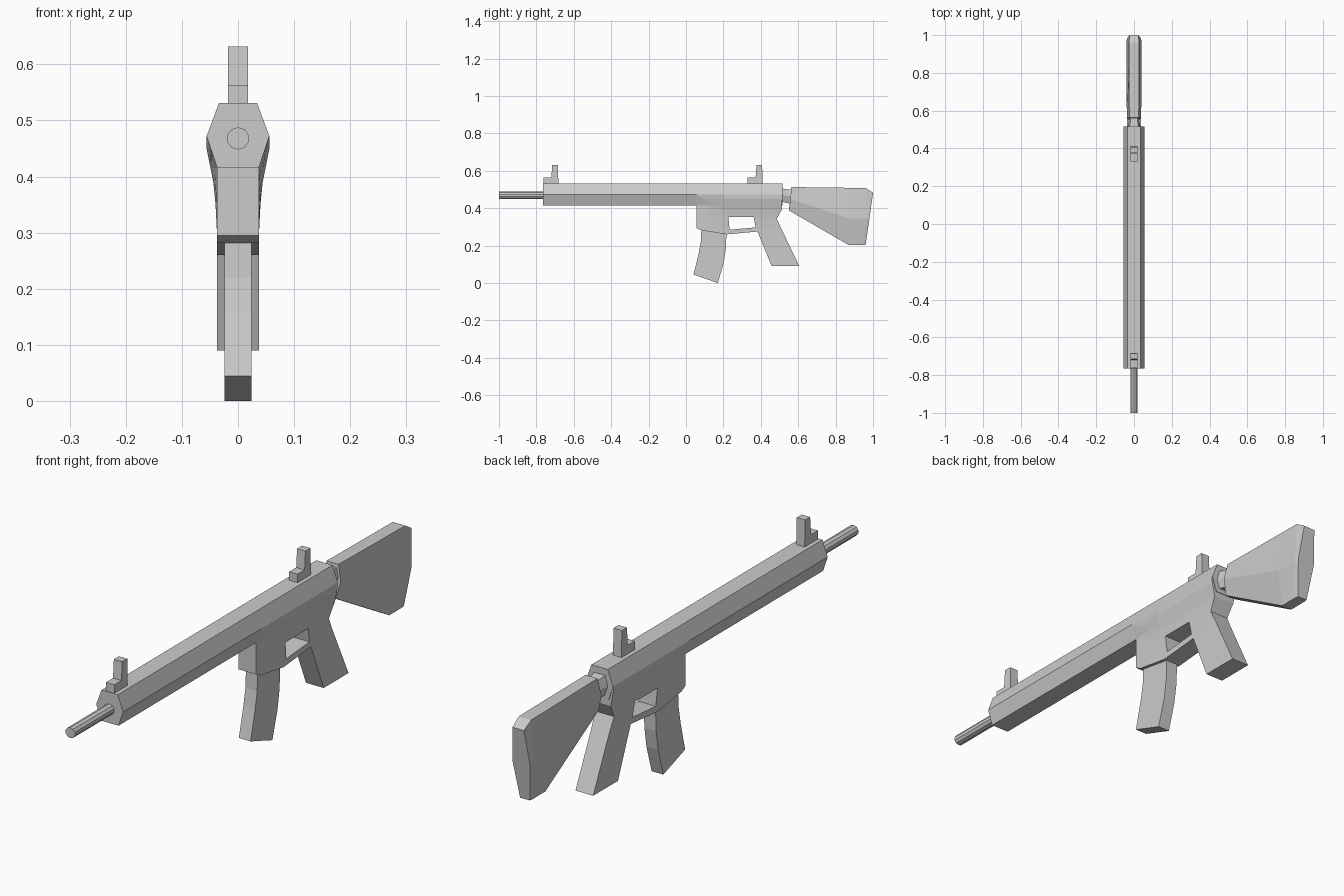
import bpy, bmesh, math
from mathutils import Matrix

if "Cube" in bpy.data.objects:
    bpy.data.objects.remove(bpy.data.objects["Cube"])


def finish(name, bm):
    bmesh.ops.remove_doubles(bm, verts=bm.verts, dist=1e-5)
    bmesh.ops.recalc_face_normals(bm, faces=bm.faces)
    mesh = bpy.data.meshes.new(name)
    bm.to_mesh(mesh)
    bm.free()
    ob = bpy.data.objects.new(name, mesh)
    bpy.context.collection.objects.link(ob)
    return ob


def plate(name, profile, half, z_cuts=(), y_cuts=()):
    """Extrude a (y, z) outline across x; half is a width or a function of (y, z)."""
    bm = bmesh.new()
    face = bm.faces.new([bm.verts.new((-1, y, z)) for y, z in profile])
    out = bmesh.ops.extrude_face_region(bm, geom=[face], use_keep_orig=True)
    for v in out["geom"]:
        if isinstance(v, bmesh.types.BMVert):
            v.co.x = 1
    bmesh.ops.triangulate(bm, faces=[f for f in bm.faces if len(f.verts) > 4])
    planes = [((0, 0, z), (0, 0, 1)) for z in z_cuts] + [((0, y, 0), (0, 1, 0)) for y in y_cuts]
    for co, no in planes:
        bmesh.ops.bisect_plane(bm, geom=bm.verts[:] + bm.edges[:] + bm.faces[:],
                               plane_co=co, plane_no=no)
    for v in bm.verts:
        v.co.x *= half(v.co.y, v.co.z) if callable(half) else half
    return finish(name, bm)


def hex_loft(name, sections):
    """Join six-sided sections, each given as top, middle and bottom (y, z, half width)."""
    bm = bmesh.new()
    rings = []
    for t, m, b in sections:
        pts = [(s * w, y, z) for s, row in ((1, (t, m, b)), (-1, (b, m, t))) for y, z, w in row]
        rings.append([bm.verts.new(p) for p in pts])
    for a, b in zip(rings, rings[1:]):
        for i in range(6):
            j = (i + 1) % 6
            bm.faces.new((a[i], a[j], b[j], b[i]))
    bm.faces.new(rings[0])
    bm.faces.new(rings[-1])
    return finish(name, bm)


def interp(table, z):
    if z <= table[0][0]:
        return table[0][1]
    for (z0, w0), (z1, w1) in zip(table, table[1:]):
        if z <= z1:
            return w0 + (w1 - w0) * (z - z0) / (z1 - z0)
    return table[-1][1]


# Barrel
bm = bmesh.new()
bmesh.ops.create_cone(bm, cap_ends=True, segments=10, radius1=0.02, radius2=0.02, depth=0.28,
                      matrix=Matrix.Translation((0, -0.86, 0.468)) @ Matrix.Rotation(math.pi / 2, 4, 'X'))
finish("barrel", bm)

# Long six-sided upper body
hex_loft("upper_body", [((y, 0.531, 0.034), (y, 0.472, 0.056), (y, 0.415, 0.037))
                        for y in (-0.765, 0.515)])

# Lower body with guard and grip; its sides swell out to meet the upper body
REAR = [(0.29, 0.037), (0.35, 0.040), (0.39, 0.044), (0.45, 0.056)]
FRONT = [(0.415, 0.037), (0.472, 0.056)]


def lower_width(y, z):
    k = min(1, max(0, (y - 0.055) / 0.145))
    return interp(FRONT, z) * (1 - k) + interp(REAR, z) * k


lower = plate("lower_body_and_grip",
              [(0.055, 0.472), (0.055, 0.295), (0.08, 0.282), (0.217, 0.26), (0.382, 0.275),
               (0.458, 0.09), (0.606, 0.09), (0.485, 0.343), (0.513, 0.395), (0.513, 0.472)],
              lower_width, z_cuts=(0.29, 0.35, 0.39, 0.415, 0.45), y_cuts=(0.2,))
cutter = plate("guard_opening_cutter",
               [(0.227, 0.352), (0.362, 0.352), (0.372, 0.297), (0.233, 0.285)], 0.2)
cutter.hide_render = True
cutter.hide_viewport = True
cut = lower.modifiers.new("guard_opening", 'BOOLEAN')
cut.operation = 'DIFFERENCE'
cut.solver = 'EXACT'
cut.object = cutter

# Curved magazine
plate("magazine", [(0.083, 0.30), (0.079, 0.22), (0.067, 0.155), (0.04, 0.045), (0.17, 0.0),
                   (0.201, 0.105), (0.213, 0.18), (0.217, 0.28)], 0.0245)

# Front and rear sights
for name, y in (("front_sight", -0.762), ("rear_sight", 0.33)):
    plate(name, [(y, 0.525), (y, 0.563), (y + 0.042, 0.563), (y + 0.047, 0.632),
                 (y + 0.077, 0.632), (y + 0.08, 0.525)], 0.0175)

# Waisted neck between body and stock
hex_loft("stock_neck", [
    ((0.505, 0.507, 0.025), (0.505, 0.468, 0.036), (0.505, 0.435, 0.025)),
    ((0.55, 0.499, 0.018), (0.55, 0.465, 0.027), (0.55, 0.426, 0.018)),
    ((0.58, 0.499, 0.018), (0.58, 0.465, 0.027), (0.58, 0.426, 0.018))])

# Shoulder stock
hex_loft("stock", [
    ((0.563, 0.513, 0.025), (0.558, 0.45, 0.038), (0.55, 0.388, 0.022)),
    ((0.87, 0.509, 0.026), (0.87, 0.345, 0.040), (0.87, 0.203, 0.022)),
    ((0.96, 0.508, 0.026), (0.965, 0.345, 0.040), (0.945, 0.203, 0.022)),
    ((1.0, 0.483, 0.024), (0.981, 0.345, 0.037), (0.96, 0.203, 0.020))])
